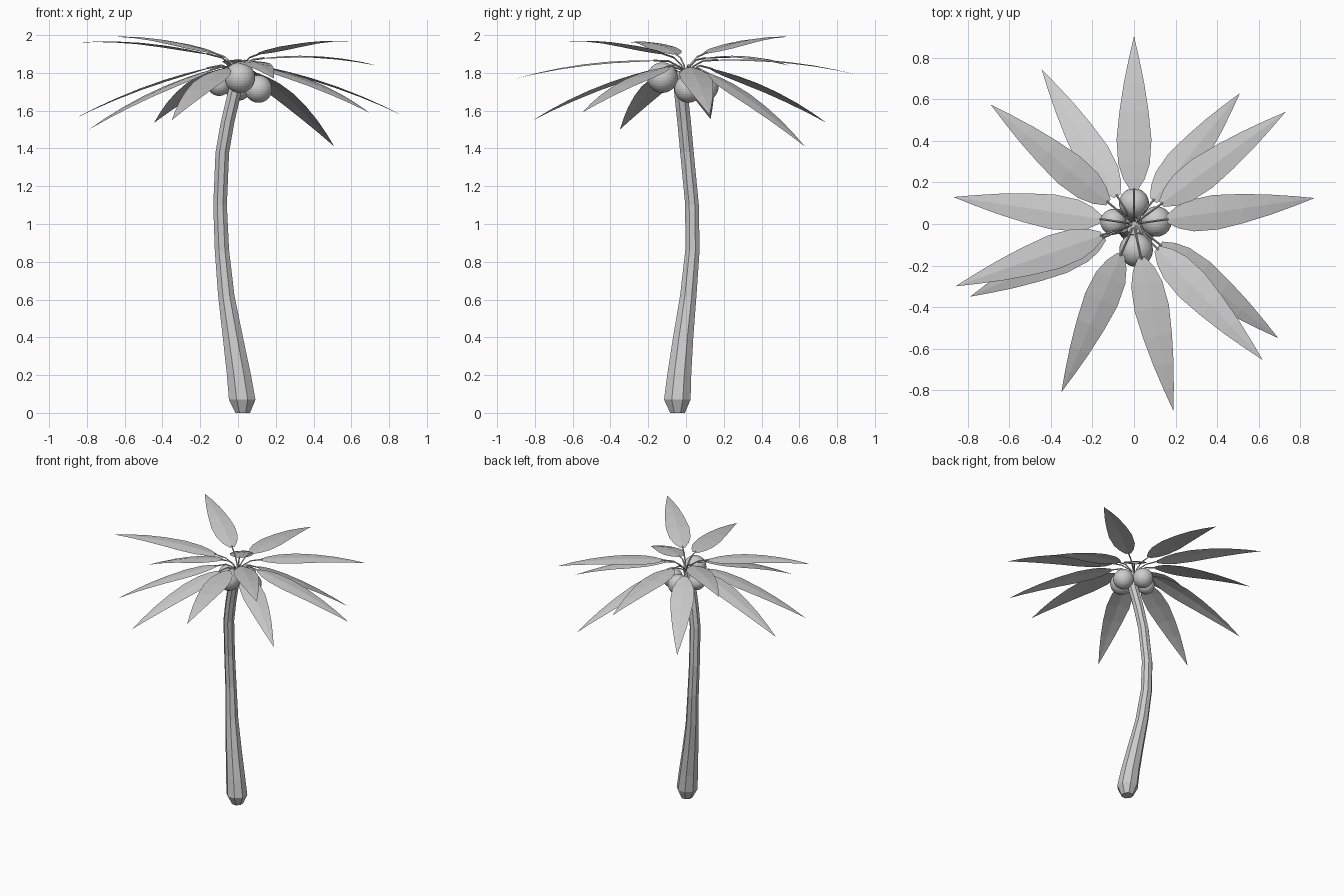
import bpy, bmesh, math
from mathutils import Vector

if "Cube" in bpy.data.objects:
    bpy.data.objects.remove(bpy.data.objects["Cube"])

grey = bpy.data.materials.new("plain_grey")
grey.diffuse_color = (0.6, 0.6, 0.6, 1)
grey.use_nodes = True
grey.node_tree.nodes["Principled BSDF"].inputs["Base Color"].default_value = grey.diffuse_color


def finish(bm, name):
    bmesh.ops.recalc_face_normals(bm, faces=[f for f in bm.faces if f.tag])
    mesh = bpy.data.meshes.new(name)
    bm.to_mesh(mesh)
    bm.free()
    mesh.materials.append(grey)
    obj = bpy.data.objects.new(name, mesh)
    bpy.context.collection.objects.link(obj)
    return obj


def tube(bm, path, sides):
    """Closed tube through (x, y, z, radius) with horizontal rings."""
    rings = []
    for x, y, z, r in path:
        rings.append([bm.verts.new((x + r * math.cos(2 * math.pi * (i + 0.5) / sides),
                                    y + r * math.sin(2 * math.pi * (i + 0.5) / sides), z))
                      for i in range(sides)])
    faces = [bm.faces.new(rings[0]), bm.faces.new(rings[-1])]
    for a, b in zip(rings, rings[1:]):
        for i in range(sides):
            j = (i + 1) % sides
            faces.append(bm.faces.new((a[i], a[j], b[j], b[i])))
    for f in faces:
        f.tag = True


# Curved trunk
bm = bmesh.new()
tube(bm, [(0.025, -0.045, 0.0, 0.042), (0.022, -0.046, 0.07, 0.076),
          (0.005, -0.036, 0.2, 0.069), (-0.027, -0.015, 0.4, 0.058),
          (-0.062, 0.012, 0.62, 0.047), (-0.085, 0.034, 0.86, 0.041),
          (-0.095, 0.032, 1.1, 0.039), (-0.083, 0.005, 1.38, 0.039),
          (-0.055, -0.01, 1.54, 0.039), (-0.015, -0.028, 1.71, 0.039),
          (0.0, -0.02, 1.81, 0.034)], 8)
finish(bm, "trunk")

# Four coconuts under the crown
for i, (x, y, z, r) in enumerate([(0.01, -0.125, 1.775, 0.081), (0.108, 0.012, 1.715, 0.073),
                                  (0.0, 0.10, 1.725, 0.072), (-0.10, 0.01, 1.74, 0.062)]):
    bm = bmesh.new()
    bmesh.ops.create_uvsphere(bm, u_segments=32, v_segments=16, radius=r)
    bmesh.ops.translate(bm, verts=bm.verts, vec=(x, y, z))
    finish(bm, f"coconut_{i + 1}")


def frond(tip, name):
    """Thin stalk from the crown and a lens-shaped drooping leaf ending at tip."""
    tx, ty, tz = tip
    side = Vector((-ty, tx, 0)).normalized()
    start_z = 1.85 + 0.1 * (tz - 1.65)

    def point(t):
        if t < 0.1:
            z = 1.79 + (start_z - 1.79) * math.sin(t / 0.1 * math.pi / 2)
        else:
            u = (t - 0.1) / 0.9
            z = start_z + (tz - start_z) * u + 0.14 * u * (1 - u)
        return Vector((tx * t, ty * t, z))

    bm = bmesh.new()
    # stalk
    rings = []
    for t in (0, 0.04, 0.1, 0.19):
        p = point(t)
        rings.append([bm.verts.new(p + o) for o in
                      (side * 0.005, Vector((0, 0, 0.005)), side * -0.005, Vector((0, 0, -0.005)))])
    for a, b in zip(rings, rings[1:]):
        for i in range(4):
            j = (i + 1) % 4
            bm.faces.new((a[i], a[j], b[j], b[i])).tag = True
    # leaf, slightly folded along its middle
    rows = []
    for t, w in ((0.18, 0.018), (0.24, 0.052), (0.32, 0.076), (0.45, 0.084),
                 (0.6, 0.07), (0.75, 0.049), (0.88, 0.025)):
        p = point(t)
        drop = Vector((0, 0, -0.1 * w))
        rows.append([bm.verts.new(q) for q in (p - side * w + drop, p, p + side * w + drop)])
    for a, b in zip(rows, rows[1:]):
        for i in range(2):
            bm.faces.new((a[i], b[i], b[i + 1], a[i + 1]))
    end = bm.verts.new(point(1))
    for i in range(2):
        bm.faces.new((rows[-1][i], end, rows[-1][i + 1]))
    finish(bm, name)


# Crown of thirteen fronds, given by their tips
tips = [(0, 0.905, 1.79), (-0.445, 0.745, 1.535), (-0.69, 0.575, 1.99), (-0.87, 0.13, 1.555),
        (-0.86, -0.30, 1.96), (-0.79, -0.35, 1.50), (-0.35, -0.81, 1.55), (0.19, -0.9, 1.77),
        (0.62, -0.655, 1.965), (0.695, -0.55, 1.59), (0.87, 0.125, 1.575), (0.73, 0.54, 1.84),
        (0.51, 0.63, 1.41)]
for i, tip in enumerate(tips):
    frond(tip, f"frond_{i + 1}")
